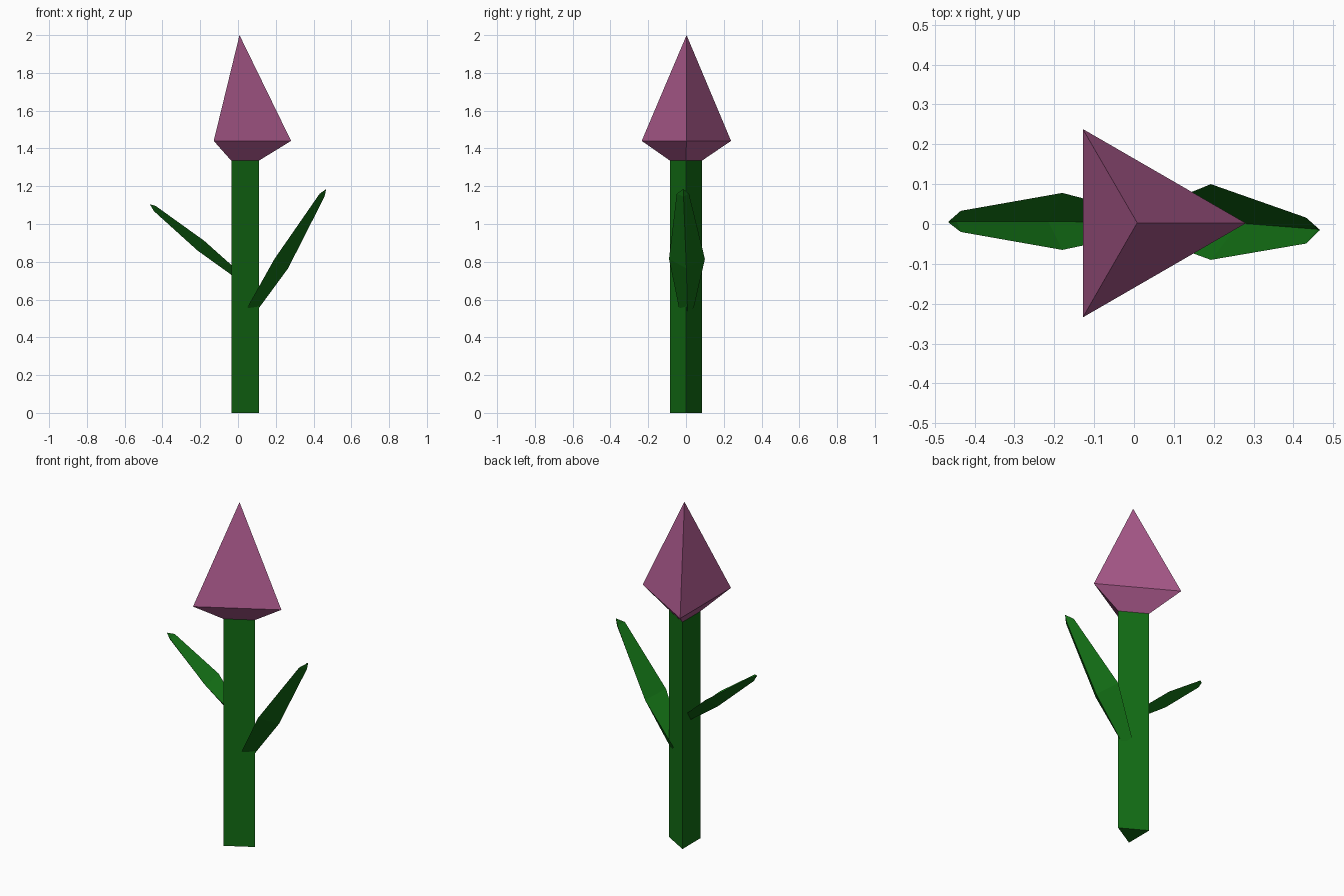
import bpy
from math import cos, sin, pi

if "Cube" in bpy.data.objects:
    bpy.data.objects.remove(bpy.data.objects["Cube"])


def material(name, rgb):
    m = bpy.data.materials.new(name)
    m.diffuse_color = (*rgb, 1)
    m.use_nodes = True
    m.node_tree.nodes["Principled BSDF"].inputs["Base Color"].default_value = m.diffuse_color
    return m


GREEN = material("leaf_green", (0.006, 0.15, 0.007))
PINK = material("petal_pink", (0.40, 0.10, 0.26))


def mesh_object(name, verts, faces, mat):
    me = bpy.data.meshes.new(name)
    me.from_pydata(verts, [], faces)
    me.materials.append(mat)
    ob = bpy.data.objects.new(name, me)
    bpy.context.collection.objects.link(ob)
    return ob


def ring(cx, cy, r, z):
    return [(cx + r * cos(a), cy + r * sin(a), z) for a in (0, 2 * pi / 3, 4 * pi / 3)]


def walls(a, b):
    return [(a + i, a + (i + 1) % 3, b + (i + 1) % 3, b + i) for i in range(3)]


# Three-sided stem
mesh_object("stem", ring(0.013, 0, 0.097, 0) + ring(0.013, 0, 0.097, 1.335),
            walls(0, 3) + [(2, 1, 0), (3, 4, 5)], GREEN)

# Three-sided bud with a pointed top
mesh_object("flower_bud",
            ring(0.013, 0, 0.097, 1.335) + ring(0.008, 0.002, 0.273, 1.44) + [(0.008, 0.003, 2.0)],
            walls(0, 3) + [(2, 1, 0)] + [(3 + i, 3 + (i + 1) % 3, 6) for i in range(3)], PINK)


# Folded leaf: each section is (spine x, spine z, edge x, edge z, y of +edge, spine y, y of -edge)
def leaf(name, sections, tip):
    verts = []
    for sx, sz, ex, ez, yp, ys, yn in sections:
        verts += [(ex, yp, ez), (sx, ys, sz), (ex, yn, ez)]
    faces = []
    for s in range(len(sections) - 1):
        for k in range(2):
            a = 3 * s + k
            faces.append((a, a + 1, a + 4, a + 3))
    n = len(verts)
    faces += [(n - 3, n - 2, n), (n - 2, n - 1, n)]
    mesh_object(name, verts + [tip], faces, GREEN)


leaf("right_leaf", [(0.085, 0.52, 0.05, 0.56, 0.042, 0.008, -0.038),
                    (0.265, 0.765, 0.193, 0.815, 0.10, 0.002, -0.09),
                    (0.458, 1.145, 0.432, 1.16, 0.016, -0.013, -0.049)],
     (0.467, -0.015, 1.185))
leaf("left_leaf", [(-0.02, 0.72, -0.015, 0.765, 0.035, 0.005, -0.03),
                   (-0.215, 0.86, -0.18, 0.912, 0.078, 0.006, -0.065),
                   (-0.445, 1.068, -0.435, 1.095, 0.033, 0.006, -0.02)],
     (-0.467, 0.005, 1.105))
